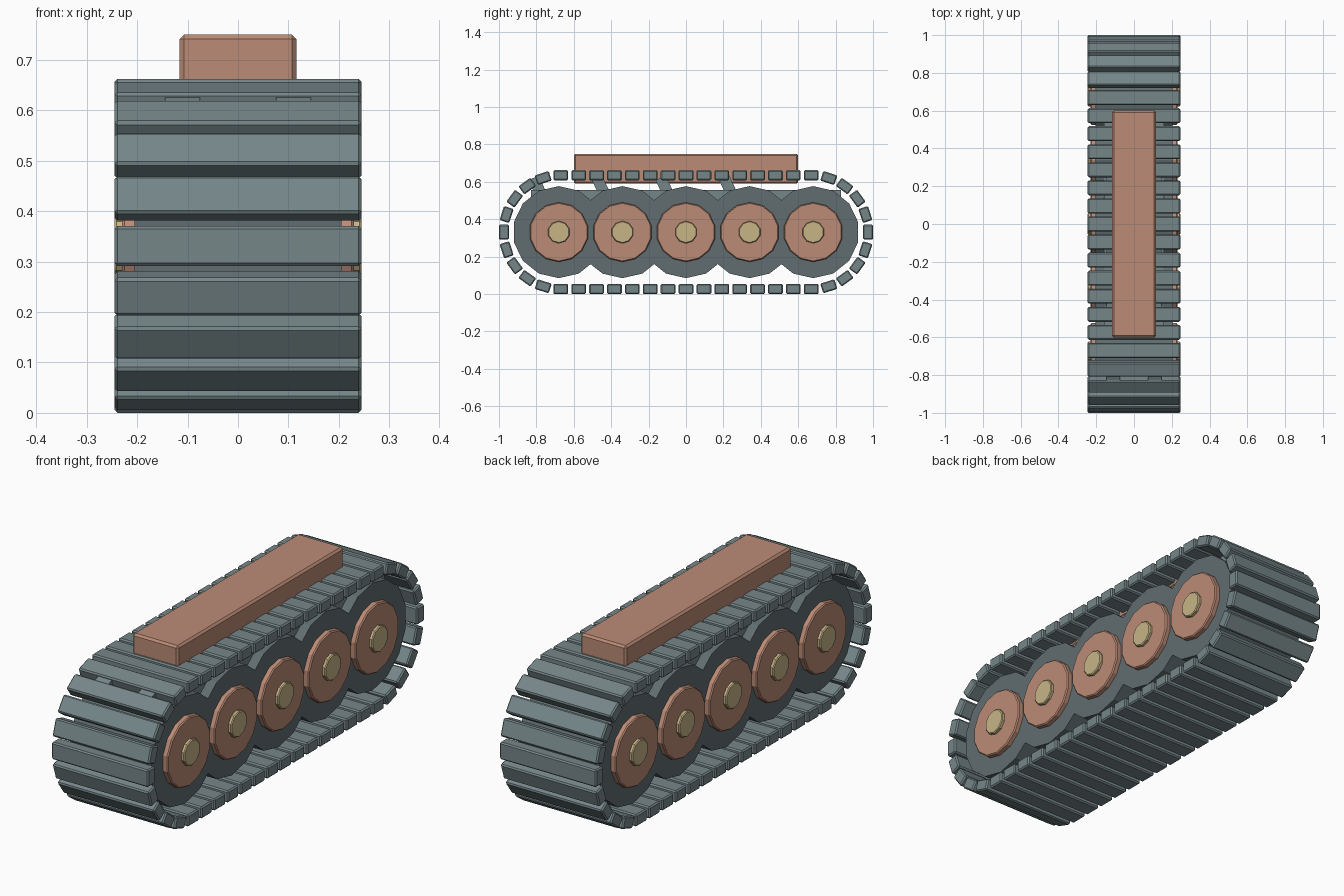
import bpy, bmesh, math
from mathutils import Matrix, Vector

if "Cube" in bpy.data.objects:
    bpy.data.objects.remove(bpy.data.objects["Cube"])


def material(name, rgb):
    m = bpy.data.materials.new(name)
    m.diffuse_color = (*rgb, 1)
    m.use_nodes = True
    m.node_tree.nodes["Principled BSDF"].inputs["Base Color"].default_value = m.diffuse_color
    return m


STEEL = material("track_steel", (0.18, 0.24, 0.25))
DARK = material("dark_rubber", (0.12, 0.155, 0.16))
COPPER = material("copper", (0.50, 0.26, 0.18))
BRASS = material("brass", (0.57, 0.46, 0.24))


def finish(name, bm, mat):
    mesh = bpy.data.meshes.new(name)
    bm.to_mesh(mesh)
    bm.free()
    mesh.materials.append(mat)
    ob = bpy.data.objects.new(name, mesh)
    bpy.context.collection.objects.link(ob)
    return ob


def box(name, size, loc, mat, angle=0.0, bevel=0.0):
    """Box turned about the x axis, with an optional chamfer."""
    bm = bmesh.new()
    bmesh.ops.create_cube(bm, size=1, matrix=Matrix.Diagonal((*size, 1)))
    if bevel:
        bmesh.ops.bevel(bm, geom=bm.edges[:], offset=bevel, segments=1, affect='EDGES')
    bm.transform(Matrix.Translation(loc) @ Matrix.Rotation(angle, 4, 'X'))
    return finish(name, bm, mat)


def disc(name, radius, x0, x1, y, z, sides, mat, bevel=0.0):
    """Cylinder along x from x0 to x1, one vertex at the top."""
    bm = bmesh.new()
    bmesh.ops.create_cone(bm, cap_ends=True, segments=sides, radius1=radius,
                          radius2=radius, depth=abs(x1 - x0))
    if bevel:
        rim = [e for e in bm.edges if abs(e.verts[0].co.z - e.verts[1].co.z) < 1e-5]
        bmesh.ops.bevel(bm, geom=rim, offset=bevel, segments=1, affect='EDGES')
    # put a vertex on local y before tipping the axis over to x
    turn = Matrix.Rotation(math.pi / 2, 4, 'X') @ Matrix.Rotation(math.pi / 2, 4, 'Y')
    top = max(((turn @ v.co) for v in bm.verts), key=lambda c: c.z)
    turn = Matrix.Rotation(math.pi / 2, 4, 'Y')
    first = max((turn @ v.co for v in bm.verts), key=lambda c: c.z)
    spin = Matrix.Rotation(math.atan2(first.y, first.z), 4, 'X')
    bm.transform(Matrix.Translation(((x0 + x1) / 2, y, z)) @ spin @ turn)
    return finish(name, bm, mat)


MID_Z, ARC_R, STRAIGHT, LINKS = 0.331, 0.304, 0.67, 48
LOOP = 4 * STRAIGHT + 2 * math.pi * ARC_R


def track_point(s):
    """Position and tilt on the track loop, starting at the top middle."""
    half = LOOP / 2
    flip = s >= half
    s -= half if flip else 0
    arc = math.pi * ARC_R
    if s < STRAIGHT:
        y, z, a = s, ARC_R, 0
    elif s < STRAIGHT + arc:
        a = (s - STRAIGHT) / ARC_R
        y, z = STRAIGHT + ARC_R * math.sin(a), ARC_R * math.cos(a)
    else:
        y, z, a = 2 * STRAIGHT + arc - s, -ARC_R, math.pi
    if flip:
        y, z, a = -y, -z, a + math.pi
    return Vector((0, y, MID_Z + z)), -a


# track links
for i in range(LINKS):
    loc, tilt = track_point(i * LOOP / LINKS)
    box(f"track_link_{i + 1:02d}", (0.49, 0.079, 0.054), loc, STEEL, tilt, 0.006)

# road wheels with hubs and caps on both sides, and suspension arms
for n in range(5):
    y = (n - 2) * 0.34
    disc(f"wheel_{n + 1}", 0.246, -0.205, 0.205, y, MID_Z, 14, DARK)
    for side, tag in ((1, "right"), (-1, "left")):
        disc(f"wheel_hub_{n + 1}_{tag}", 0.159, side * 0.195, side * 0.23,
             y, MID_Z, 14, COPPER, 0.005)
        disc(f"axle_cap_{n + 1}_{tag}", 0.06, side * 0.22, side * 0.245,
             y, MID_Z, 10, BRASS, 0.004)
        if n < 4:
            box(f"suspension_arm_{n + 1}_{tag}", (0.07, 0.06, 0.32),
                (side * 0.11, y - 0.068, MID_Z + 0.145), STEEL, math.radians(25))

# inner frame behind the wheels and mounting beam on top
box("inner_frame", (0.32, 1.66, 0.30), (0, 0, 0.405), STEEL)
box("top_beam", (0.232, 1.2, 0.16), (0, 0, 0.67), COPPER, 0, 0.009)
